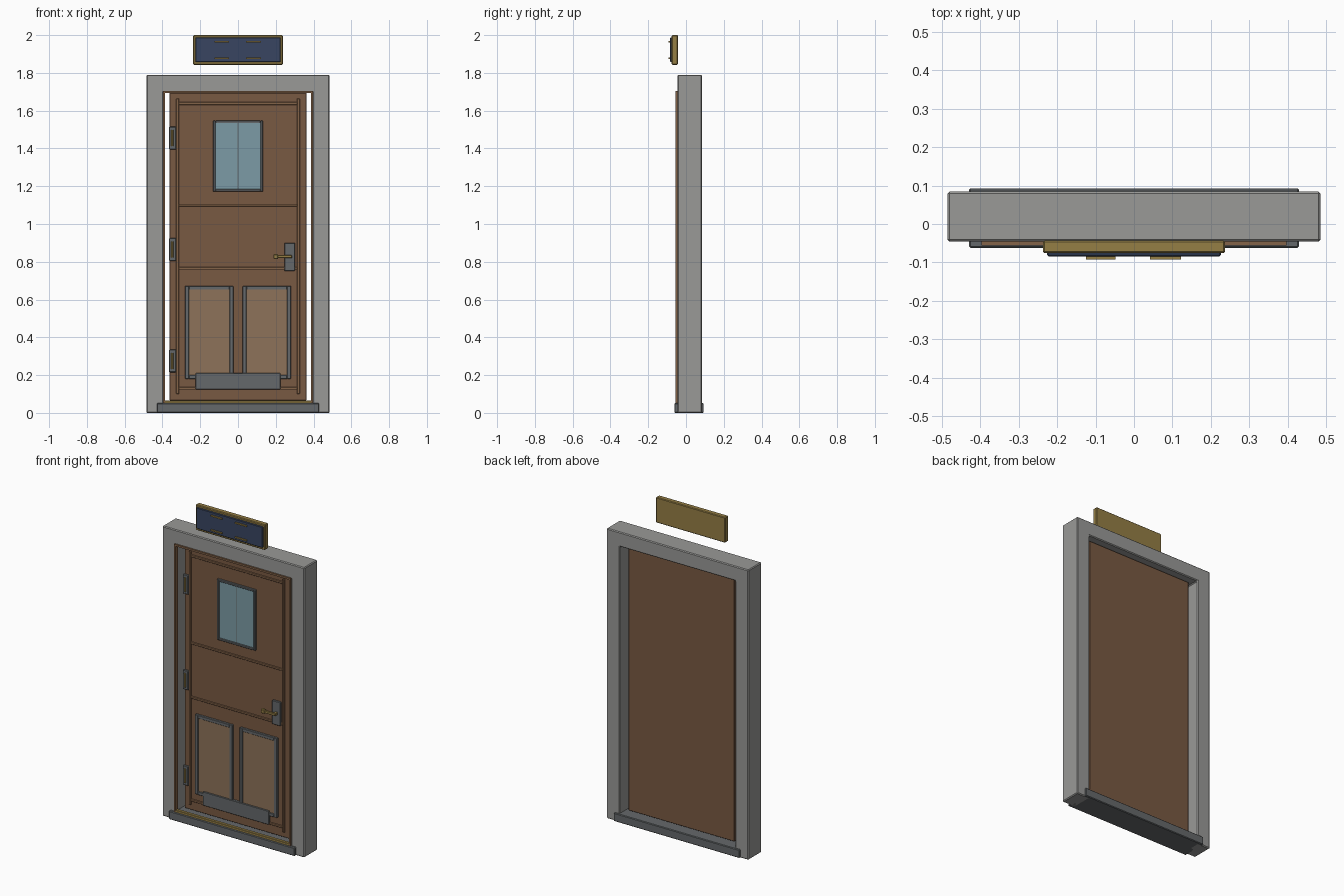
import bpy, bmesh

if "Cube" in bpy.data.objects:
    bpy.data.objects.remove(bpy.data.objects["Cube"])

def mat(name, r, g, b):
    m = bpy.data.materials.new(name)
    m.diffuse_color = (r, g, b, 1)
    m.use_nodes = True
    m.node_tree.nodes["Principled BSDF"].inputs["Base Color"].default_value = m.diffuse_color
    return m

WOOD = mat("wood", 0.19, 0.10, 0.055)
TRIM = mat("wood_trim", 0.23, 0.125, 0.065)
PANEL = mat("panel_wood", 0.27, 0.17, 0.10)
STONE = mat("frame_grey", 0.32, 0.32, 0.31)
IRON = mat("dark_metal", 0.13, 0.14, 0.145)
BRASS = mat("brass", 0.30, 0.21, 0.06)
GLASS = mat("glass", 0.20, 0.33, 0.38)
NAVY = mat("navy", 0.04, 0.06, 0.12)

def finish(name, bm, m, bevel):
    bmesh.ops.recalc_face_normals(bm, faces=bm.faces)
    me = bpy.data.meshes.new(name)
    bm.to_mesh(me)
    bm.free()
    me.materials.append(m)
    ob = bpy.data.objects.new(name, me)
    bpy.context.collection.objects.link(ob)
    if bevel:
        b = ob.modifiers.new("Bevel", 'BEVEL')
        b.width = bevel
        b.segments = 1
    return ob

def box(name, x, y, z, m, bevel=0.0):
    """Box from (min, max) ranges on each axis."""
    bm = bmesh.new()
    bmesh.ops.create_cube(bm, size=1)
    for v in bm.verts:
        v.co = [r[0] + (c + 0.5) * (r[1] - r[0]) for c, r in zip(v.co, (x, y, z))]
    return finish(name, bm, m, bevel)

def extrude(name, pts, y, m, bevel=0.0):
    """Front-view outline pushed back along y."""
    bm = bmesh.new()
    f = bm.faces.new([bm.verts.new((px, y[0], pz)) for px, pz in pts])
    g = bmesh.ops.extrude_face_region(bm, geom=[f])["geom"]
    for v in g:
        if isinstance(v, bmesh.types.BMVert):
            v.co.y = y[1]
    return finish(name, bm, m, bevel)

def arch(name, xo, xi, zo, zi, z0, y, m, bevel=0.0):
    pts = [(-xo, z0), (-xi, z0), (-xi, zi), (xi, zi), (xi, z0), (xo, z0), (xo, zo), (-xo, zo)]
    return extrude(name, pts, y, m, bevel)

def ring(name, x, z, w, y, m):
    """Rectangular border of width w."""
    for i, (a, b) in enumerate(((x[0], x[0] + w), (x[1] - w, x[1]))):
        box(f"{name}_side_{i}", (a, b), y, z, m, 0.002)
    for i, (a, b) in enumerate(((z[0], z[0] + w), (z[1] - w, z[1]))):
        box(f"{name}_rail_{i}", (x[0] + w, x[1] - w), y, (a, b), m, 0.002)

F = -0.005  # front face of the door leaf

# Surround, lining and threshold
arch("door_frame", 0.485, 0.395, 1.79, 1.70, 0, (-0.046, 0.084), STONE, 0.005)
arch("frame_lining", 0.397, 0.386, 1.705, 1.694, 0.05, (-0.056, -0.036), TRIM)
box("sill", (-0.43, 0.43), (-0.062, 0.093), (0, 0.052), IRON, 0.004)
box("threshold_strip", (-0.395, 0.395), (-0.056, -0.036), (0.05, 0.066), BRASS, 0.002)

# Door leaf and raised mouldings
box("door_leaf", (-0.362, 0.362), (F, 0.045), (0.066, 1.695), WOOD, 0.003)
for s in (-1, 1):
    x = s * 0.32
    box("stile_moulding", (x - 0.007, x + 0.007), (F - 0.008, F), (0.10, 1.665), TRIM, 0.002)
for z in (0.13, 0.765, 1.10, 1.638):
    box("rail_moulding", (-0.315, 0.315), (F - 0.008, F), (z - 0.007, z + 0.007), TRIM, 0.002)

# Window
ring("window_border", (-0.132, 0.132), (1.172, 1.547), 0.013, (F - 0.014, F), IRON)
box("window_glass", (-0.12, 0.12), (F - 0.007, F), (1.184, 1.535), GLASS)
box("window_bar", (-0.002, 0.002), (F - 0.009, F), (1.184, 1.535), IRON)

# Lower panels and kick plate
for s, side in ((-1, "left"), (1, "right")):
    x = sorted((s * 0.025, s * 0.28))
    ring(f"{side}_panel_border", x, (0.18, 0.672), 0.02, (F - 0.016, F), IRON)
    box(f"{side}_panel", (x[0] + 0.018, x[1] - 0.018), (F - 0.010, F), (0.19, 0.656), PANEL)
box("kick_plate", (-0.225, 0.225), (F - 0.018, F), (0.125, 0.21), IRON, 0.002)

# Hinges
for z in (0.275, 0.865, 1.455):
    box("hinge_plate", (-0.366, -0.327), (F - 0.014, F), (z - 0.06, z + 0.06), IRON, 0.003)
    bm = bmesh.new()
    bmesh.ops.create_cone(bm, cap_ends=True, segments=10, radius1=0.007, radius2=0.007, depth=0.085)
    bmesh.ops.translate(bm, verts=bm.verts, vec=(-0.347, F - 0.015, z))
    finish("hinge_pin", bm, BRASS, 0)

# Handle
box("handle_plate", (0.245, 0.302), (F - 0.014, F), (0.752, 0.90), IRON, 0.003)
box("handle_stem", (0.268, 0.284), (F - 0.036, F), (0.819, 0.835), BRASS, 0.002)
box("handle_lever", (0.20, 0.286), (F - 0.04, F - 0.026), (0.82, 0.835), BRASS, 0.002)
box("handle_grip", (0.188, 0.213), (F - 0.043, F - 0.023), (0.815, 0.84), BRASS, 0.003)

# Sign board above the door, with plain raised bars
box("sign_backing", (-0.237, 0.237), (-0.076, -0.043), (1.843, 2.0), BRASS, 0.004)
box("sign_plate", (-0.226, 0.226), (-0.084, -0.07), (1.857, 1.987), NAVY, 0.003)
for x in ((-0.125, -0.048), (0.042, 0.122)):
    for z in (1.877, 1.966):
        box("sign_bar", x, (-0.092, -0.08), (z - 0.004, z + 0.004), BRASS)
